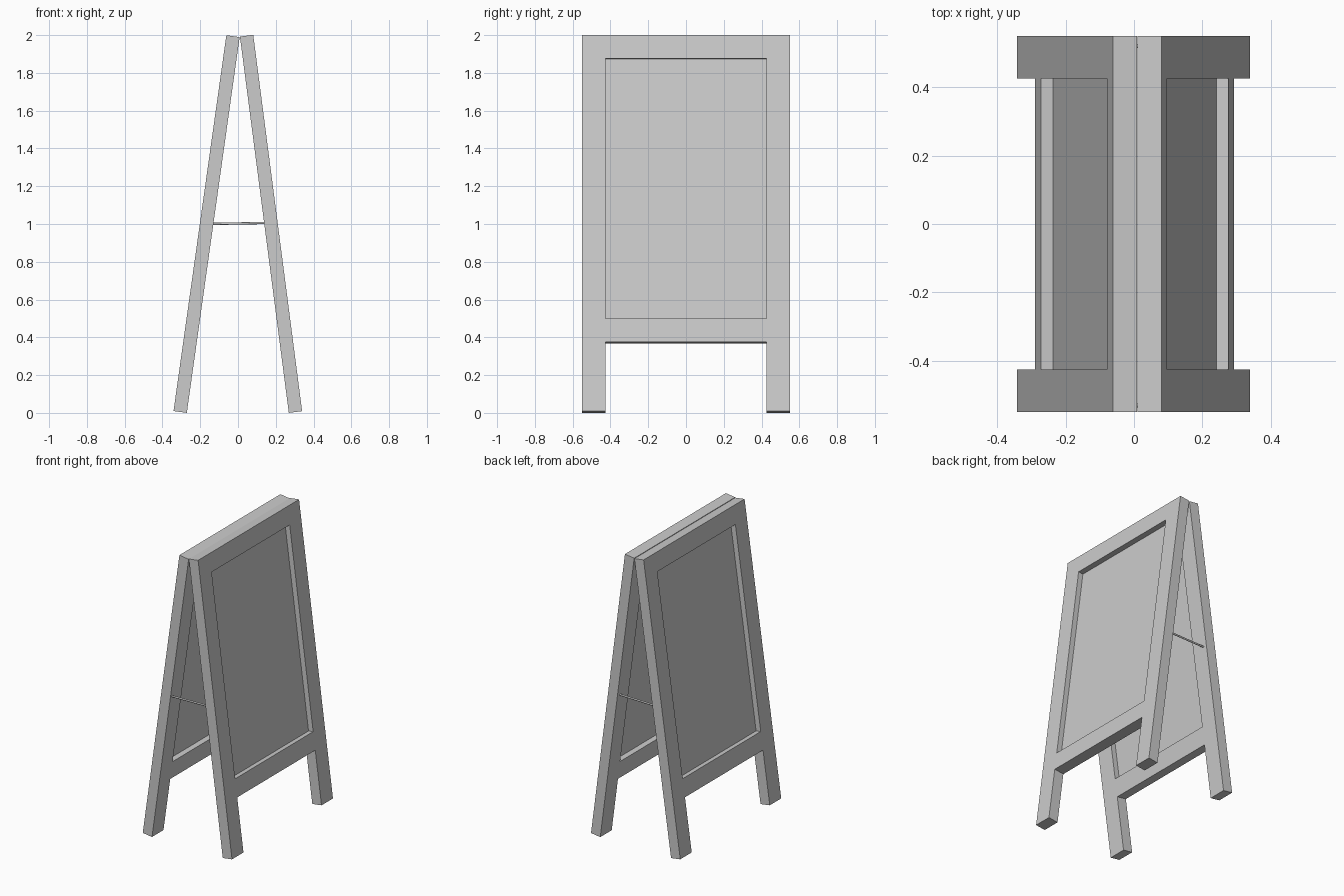
import bpy, bmesh, math
from mathutils import Matrix, Vector

if "Cube" in bpy.data.objects:
    bpy.data.objects.remove(bpy.data.objects["Cube"])

T = 0.071          # frame thickness
L = 2.009          # leg length
W_IN, W_OUT = 0.425, 0.55


def make_object(name, bm, matrix=Matrix.Identity(4)):
    bmesh.ops.recalc_face_normals(bm, faces=bm.faces)
    me = bpy.data.meshes.new(name)
    bm.to_mesh(me)
    bm.free()
    ob = bpy.data.objects.new(name, me)
    ob.matrix_world = matrix
    bpy.context.collection.objects.link(ob)
    return ob


def box(name, lo, hi, matrix):
    lo, hi = Vector(lo), Vector(hi)
    bm = bmesh.new()
    bmesh.ops.create_cube(bm, size=1)
    for v in bm.verts:
        v.co = (lo + hi) / 2 + v.co * (hi - lo)
    return make_object(name, bm, matrix)


# Two leaning frames: side sign, inner foot x, lean angle
for label, s, foot, lean in (("right", 1, 0.269, 7.4), ("left", -1, 0.271, 8.0)):
    m = Matrix.Translation((s * foot, 0, 0)) @ Matrix.Rotation(math.radians(-s * lean), 4, 'Y')
    x0, x1 = sorted((0, s * T))

    # legs
    for end, e in (("front", -1), ("back", 1)):
        y0, y1 = sorted((e * W_IN, e * W_OUT))
        box(f"{label}_{end}_leg", (x0, y0, 0), (x1, y1, L), m)

    # top and bottom rails
    box(f"{label}_top_rail", (x0, -W_IN, L - 0.125), (x1, W_IN, L), m)
    box(f"{label}_bottom_rail", (x0, -W_IN, 0.37), (x1, W_IN, 0.495), m)

    # thin board set in the middle of the frame
    bm = bmesh.new()
    bm.faces.new([bm.verts.new((s * T / 2, y, z)) for y, z in
                  ((-W_IN, 0.495), (W_IN, 0.495), (W_IN, L - 0.125), (-W_IN, L - 0.125))])
    make_object(f"{label}_board", bm, m)

# thin stays joining the legs at mid height
for end, y in (("front", -0.53), ("back", 0.52)):
    bm = bmesh.new()
    bmesh.ops.create_cone(bm, cap_ends=True, segments=12, radius1=0.006, radius2=0.006, depth=0.28)
    ob = make_object(f"{end}_stay", bm,
                     Matrix.Translation((0.004, y, 1.003)) @ Matrix.Rotation(math.radians(89), 4, 'Y'))
    for p in ob.data.polygons:
        p.use_smooth = len(p.vertices) == 4
